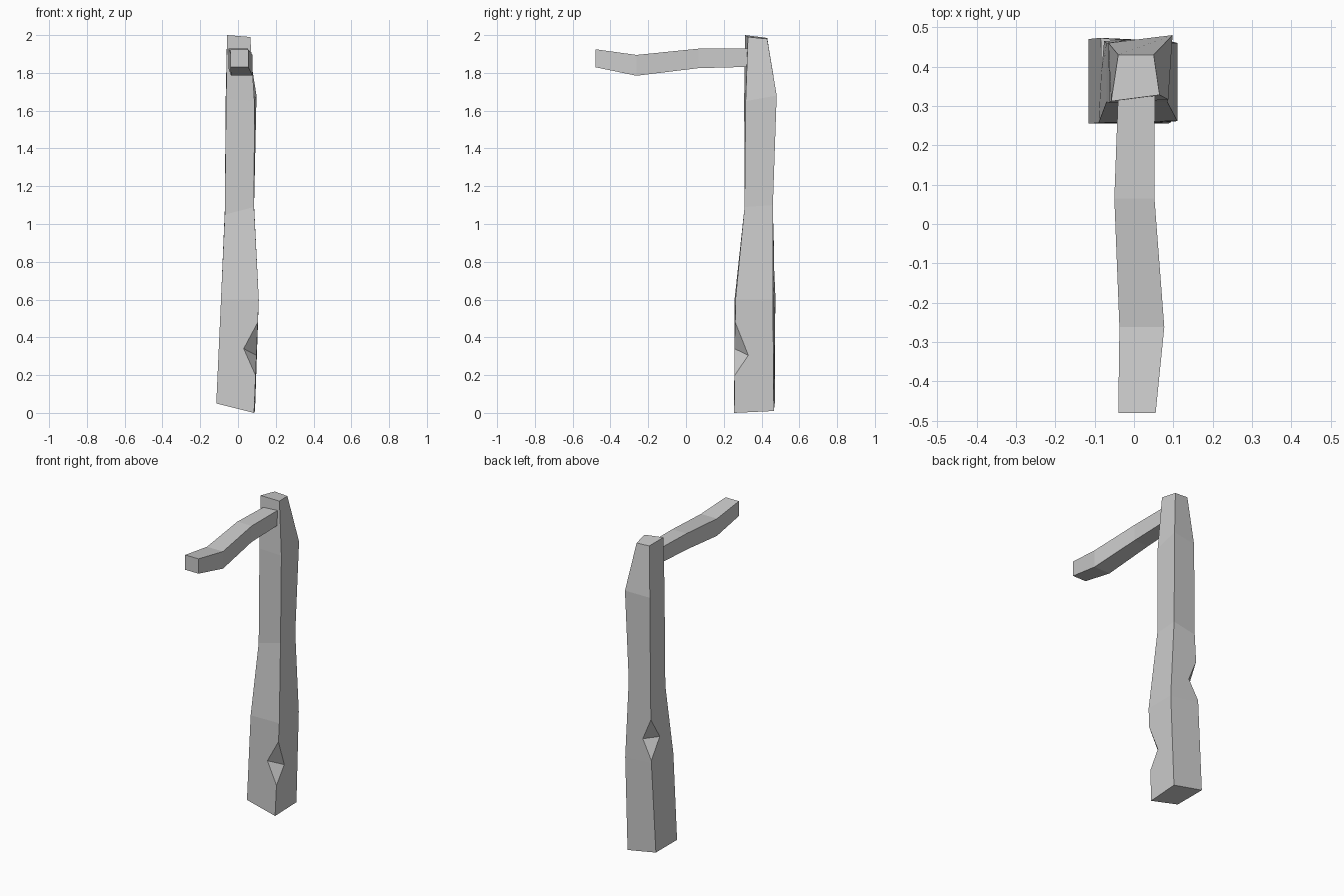
import bpy, bmesh
from mathutils import Vector

if "Cube" in bpy.data.objects:
    bpy.data.objects.remove(bpy.data.objects["Cube"])


def loft(name, rings, notches=()):
    """Skin four-cornered rings; each notch is
    (segment, corner, low t, high t, point on previous side, point on next side)."""
    bm = bmesh.new()
    vs = [[bm.verts.new(p) for p in ring] for ring in rings]
    bm.faces.new(vs[0][::-1])
    bm.faces.new(vs[-1])
    for k in range(len(rings) - 1):
        lower, upper = vs[k], vs[k + 1]
        # loops as: up the right edge, then down the left edge
        right = {j: [] for j in range(4)}
        left = {j: [] for j in range(4)}
        for seg, c, t0, t1, a, b in notches:
            if seg != k:
                continue
            lo, hi = (bm.verts.new(lower[c].co.lerp(upper[c].co, t)) for t in (t0, t1))
            a, b = bm.verts.new(a), bm.verts.new(b)
            right[(c - 1) % 4] = [lo, a, hi]
            left[c] = [hi, b, lo]
            bm.faces.new((lo, b, a))
            bm.faces.new((a, b, hi))
        for j in range(4):
            n = (j + 1) % 4
            bm.faces.new([lower[j], lower[n]] + right[j] + [upper[n], upper[j]] + left[j])
    bmesh.ops.recalc_face_normals(bm, faces=bm.faces)
    mesh = bpy.data.meshes.new(name)
    bm.to_mesh(mesh)
    bm.free()
    obj = bpy.data.objects.new(name, mesh)
    bpy.context.collection.objects.link(obj)
    return obj


# Rough-hewn post: corners run front left, front right, back right, back left
post_rings = [
    [(-.115, .255, .05), (.085, .255, 0), (.09, .465, .01), (-.115, .47, .05)],
    [(-.09, .257, .6), (.11, .262, .6), (.11, .46, .6), (-.085, .473, .62)],
    [(-.07, .31, 1.05), (.085, .31, 1.09), (.085, .46, 1.10), (-.07, .46, 1.07)],
    [(-.063, .308, 1.66), (.087, .316, 1.65), (.098, .48, 1.68), (-.065, .46, 1.67)],
    [(-.058, .312, 2.0), (.065, .328, 1.99), (.05, .43, 1.98), (-.04, .43, 1.985)],
]
# Chopped notches on the front right and back left edges
post_notches = [
    (0, 1, .33, .80, (.03, .256, .34), (.098, .33, .305)),
    (1, 3, .03, .60, (-.02, .467, .755), (-.083, .385, .755)),
]
loft("post", post_rings, post_notches)

# Crooked arm: y, x range, z range at each section
arm_sections = [
    (-.48, -.04, .055, 1.83, 1.925),
    (-.262, -.037, .077, 1.785, 1.895),
    (.065, -.05, .052, 1.825, 1.928),
    (.335, -.04, .053, 1.832, 1.928),
]
loft("arm", [[(x0, y, z0), (x1, y, z0), (x1, y, z1), (x0, y, z1)]
             for y, x0, x1, z0, z1 in arm_sections])
